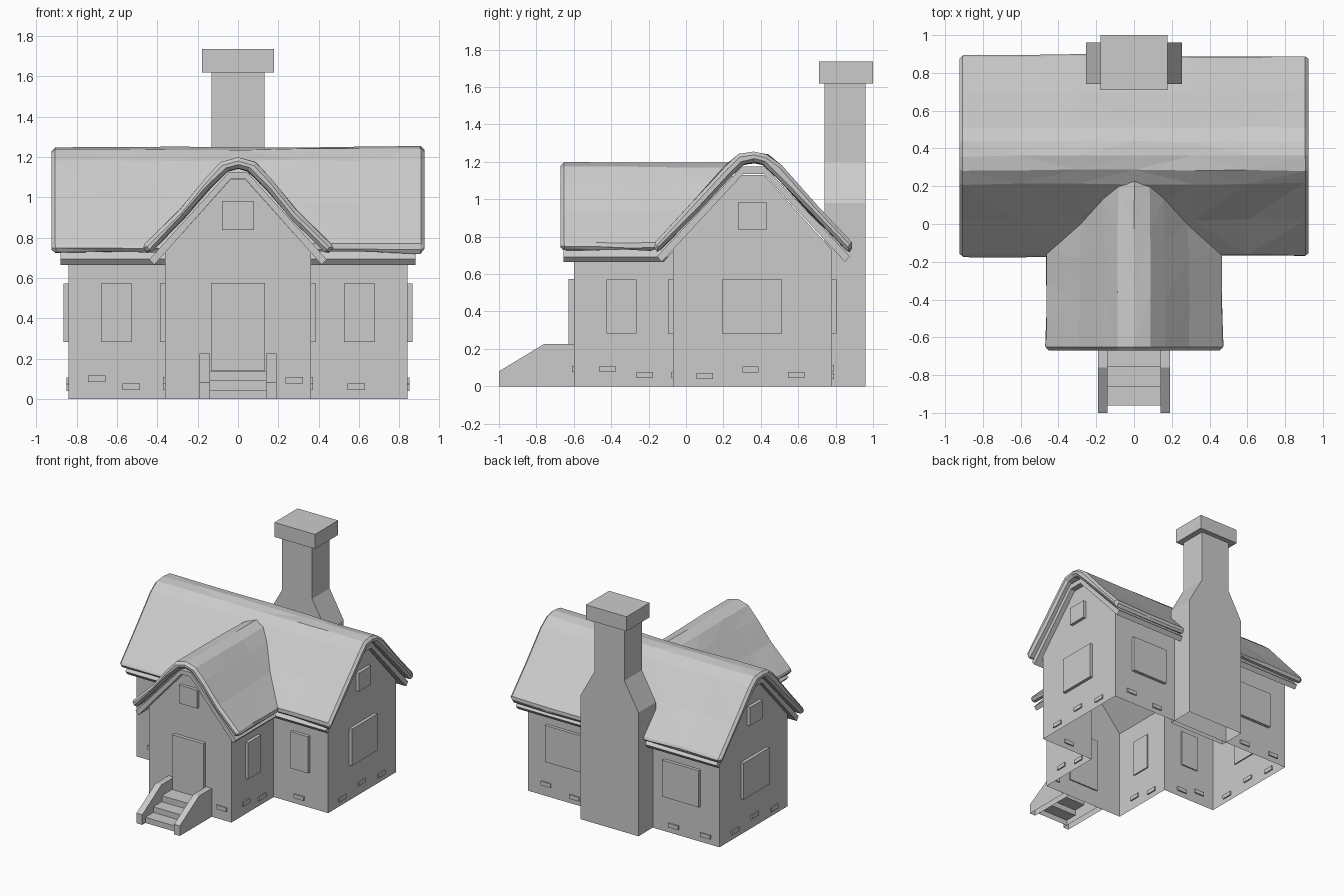
import bpy, bmesh, random

random.seed(4)
if "Cube" in bpy.data.objects:
    bpy.data.objects.remove(bpy.data.objects["Cube"])

GREY = (0.6, 0.6, 0.6, 1)
mat = bpy.data.materials.new("plain_grey")
mat.use_nodes = True
mat.diffuse_color = GREY
bsdf = next(n for n in mat.node_tree.nodes if n.type == 'BSDF_PRINCIPLED')
bsdf.inputs["Base Color"].default_value = GREY
bsdf.inputs["Roughness"].default_value = 0.9


def open_below(bm):
    """Remove the faces lying on the ground."""
    low = [f for f in bm.faces if all(v.co.z < 1e-4 for v in f.verts)]
    bmesh.ops.delete(bm, geom=low, context='FACES')


def finish(name, bm):
    mesh = bpy.data.meshes.new(name)
    bm.to_mesh(mesh)
    bm.free()
    mesh.materials.append(mat)
    ob = bpy.data.objects.new(name, mesh)
    bpy.context.collection.objects.link(ob)
    return ob


def mirrored(half):
    """Close a half section by mirroring it across u = 0."""
    return half + [(-u, v) for u, v in reversed(half) if u > 0]


def loft(name, section, place, stations, jitter=0, hollow=False):
    """Sweep a closed section through the stations; place maps (t, u, v) to xyz."""
    bm = bmesh.new()
    wob = lambda: random.uniform(-jitter, jitter)
    rings = [[bm.verts.new(place(t, u + wob(), v + wob())) for u, v in section]
             for t in stations]
    n = len(section)
    sides = []
    for a, b in zip(rings, rings[1:]):
        for i in range(n):
            j = (i + 1) % n
            sides.append(bm.faces.new((a[i], a[j], b[j], b[i])))
    bm.faces.new(rings[0])
    bm.faces.new(rings[-1])
    if jitter:
        bmesh.ops.triangulate(bm, faces=sides)
    bmesh.ops.recalc_face_normals(bm, faces=bm.faces)
    if hollow:
        open_below(bm)
    return finish(name, bm)


def box(name, lo, hi):
    return loft(name, [(lo[1], lo[2]), (hi[1], lo[2]), (hi[1], hi[2]), (lo[1], hi[2])],
                lambda t, u, v: (t, u, v), (lo[0], hi[0]))


def plate(name, axis, wall, centre, z, width, height, out):
    """Thin panel set in a wall; out is signed along the wall's outward axis."""
    inner = -0.01 if out > 0 else 0.01
    d = sorted((wall + out, wall + inner))
    u0, u1 = centre - width / 2, centre + width / 2
    z0, z1 = z - height / 2, z + height / 2
    if axis == 'x':
        return box(name, (d[0], u0, z0), (d[1], u1, z1))
    return box(name, (u0, d[0], z0), (u1, d[1], z1))


def boolean(ob, other, operation):
    m = ob.modifiers.new("cut", 'BOOLEAN')
    m.operation = operation
    m.solver = 'EXACT'
    m.object = other


def bake(ob):
    graph = bpy.context.evaluated_depsgraph_get()
    ob.data = bpy.data.meshes.new_from_object(ob.evaluated_get(graph))
    ob.modifiers.clear()


def soften(ob):
    m = ob.modifiers.new("rounded_edge", 'BEVEL')
    m.width = 0.018
    m.segments = 1
    m.limit_method = 'ANGLE'
    m.angle_limit = 1.05


MID = 0.36                                   # ridge line of the main roof
along_x = lambda t, u, v: (t, MID + u, v)
along_y = lambda t, u, v: (u, t, v)


def lean(front, foot, height, slope):
    """Sweep along y, ending on the slope of the main roof."""
    def place(t, u, v):
        end = foot + (v - height) * slope
        return (u, front + (end - front) * t, v)
    return place


# Walls: main house and front wing joined into one hollow shell
walls = loft("house_walls", mirrored([(0.06, 1.13), (0.425, 0.73), (0.425, 0)]),
             lambda t, u, v: (t, 0.355 + u, v), (-0.84, 0.84))
wing = loft("wing_cutter", mirrored([(0.038, 1.088), (0.362, 0.725), (0.362, 0)]),
            along_y, (-0.6, 0.35))
wing.hide_render = True
boolean(walls, wing, 'UNION')

# Main roof: boards below, thatch above
main_boards = loft("main_roof_boards",
                   mirrored([(0.06, 1.175), (0.515, 0.695), (0.49, 0.665), (0.055, 1.135)]),
                   along_x, (-0.88, 0.88))
main_thatch = loft("main_thatch",
                   mirrored([(0, 1.25), (0.075, 1.238), (0.15, 1.18), (0.34, 0.965),
                             (0.54, 0.755), (0.51, 0.715), (0.3, 0.93), (0.13, 1.115),
                             (0.055, 1.185), (0, 1.195)]),
                   along_x, [-0.925, -0.62, -0.3, 0, 0.32, 0.6, 0.925], 0.005)
soften(main_thatch)
for part in (main_boards, main_thatch):
    boolean(part, wing, 'DIFFERENCE')
for part in (walls, main_boards, main_thatch):
    bake(part)
bpy.data.objects.remove(wing)

bm = bmesh.new()
bm.from_mesh(walls.data)
open_below(bm)
bm.to_mesh(walls.data)
bm.free()

# Wing roof, ending on the main roof
loft("wing_roof_boards",
     mirrored([(0.045, 1.125), (0.44, 0.692), (0.415, 0.665), (0.038, 1.09)]),
     lean(-0.655, -0.06, 0.73, 0.9), (0, 1))
wing_thatch = loft("wing_thatch",
                   mirrored([(0, 1.195), (0.085, 1.172), (0.165, 1.09), (0.29, 0.935),
                             (0.478, 0.755), (0.44, 0.715), (0.26, 0.9), (0.14, 1.04),
                             (0.05, 1.13), (0, 1.145)]),
                   lean(-0.67, -0.14, 0.75, 0.86), (0, 0.35, 0.7, 1), 0.004)
soften(wing_thatch)
bake(wing_thatch)

# Chimney with sloping shoulders and cap
loft("chimney", mirrored([(0.132, 1.63), (0.132, 1.2), (0.255, 0.98), (0.255, 0)]),
     along_y, (0.74, 0.96), hollow=True)
box("chimney_cap", (-0.178, 0.71, 1.62), (0.178, 1.0, 1.735))

# Door and gable windows
plate("front_door", 'y', -0.6, 0, 0.357, 0.27, 0.435, -0.028)
plate("wing_gable_window", 'y', -0.6, 0, 0.91, 0.16, 0.145, -0.025)

# Windows and side rails repeated on both sides
for side, s in (("left", 1), ("right", -1)):
    plate(side + "_front_window", 'y', -0.07, s * 0.603, 0.427, 0.155, 0.29, -0.025)
    plate(side + "_back_window", 'y', 0.78, s * 0.515, 0.427, 0.32, 0.29, 0.025)
    plate(side + "_end_window", 'x', s * 0.84, 0.352, 0.427, 0.32, 0.29, s * 0.025)
    plate(side + "_gable_window", 'x', s * 0.84, 0.355, 0.91, 0.155, 0.145, s * 0.025)
    plate(side + "_wing_window", 'x', s * 0.362, -0.345, 0.427, 0.16, 0.29, s * 0.025)
    loft(side + "_stair_rail",
         [(-1, 0), (-1, 0.08), (-0.76, 0.225), (-0.6, 0.225), (-0.6, 0)],
         lambda t, u, v: (t, u, v), (s * 0.14, s * 0.19), hollow=True)
    # Stone blocks on the side walls
    for i, (y, z) in enumerate([(0.1, 0.055), (0.345, 0.09), (0.59, 0.06)]):
        plate(f"{side}_end_stone_{i}", 'x', s * 0.84, y, z, 0.087, 0.032, s * 0.01)
    for i, (y, z) in enumerate([(-0.42, 0.092), (-0.22, 0.06)]):
        plate(f"{side}_wing_stone_{i}", 'x', s * 0.362, y, z, 0.087, 0.032, s * 0.01)

# Stone blocks on the front and back walls
for i, (x, z) in enumerate([(-0.7, 0.1), (-0.53, 0.06), (0.587, 0.06)]):
    plate(f"front_stone_{i}", 'y', -0.07, x, z, 0.087, 0.032, -0.01)
plate("wing_front_stone", 'y', -0.6, 0.28, 0.093, 0.087, 0.032, -0.01)
for i, (x, z) in enumerate([(0.68, 0.095), (0.43, 0.055), (-0.72, 0.06), (-0.44, 0.06)]):
    plate(f"back_stone_{i}", 'y', 0.78, x, z, 0.087, 0.032, 0.01)

# Front steps: an open ribbon of risers and treads
bm = bmesh.new()
path = [(-0.96, 0)]
for y, z in ((-0.86, 0.045), (-0.755, 0.09), (-0.6, 0.138)):
    path += [(path[-1][0], z), (y, z)]
rows = [[bm.verts.new((x, y, z)) for x in (-0.14, 0.14)] for y, z in path]
for a, b in zip(rows, rows[1:]):
    bm.faces.new((a[0], a[1], b[1], b[0]))
finish("front_steps", bm)
